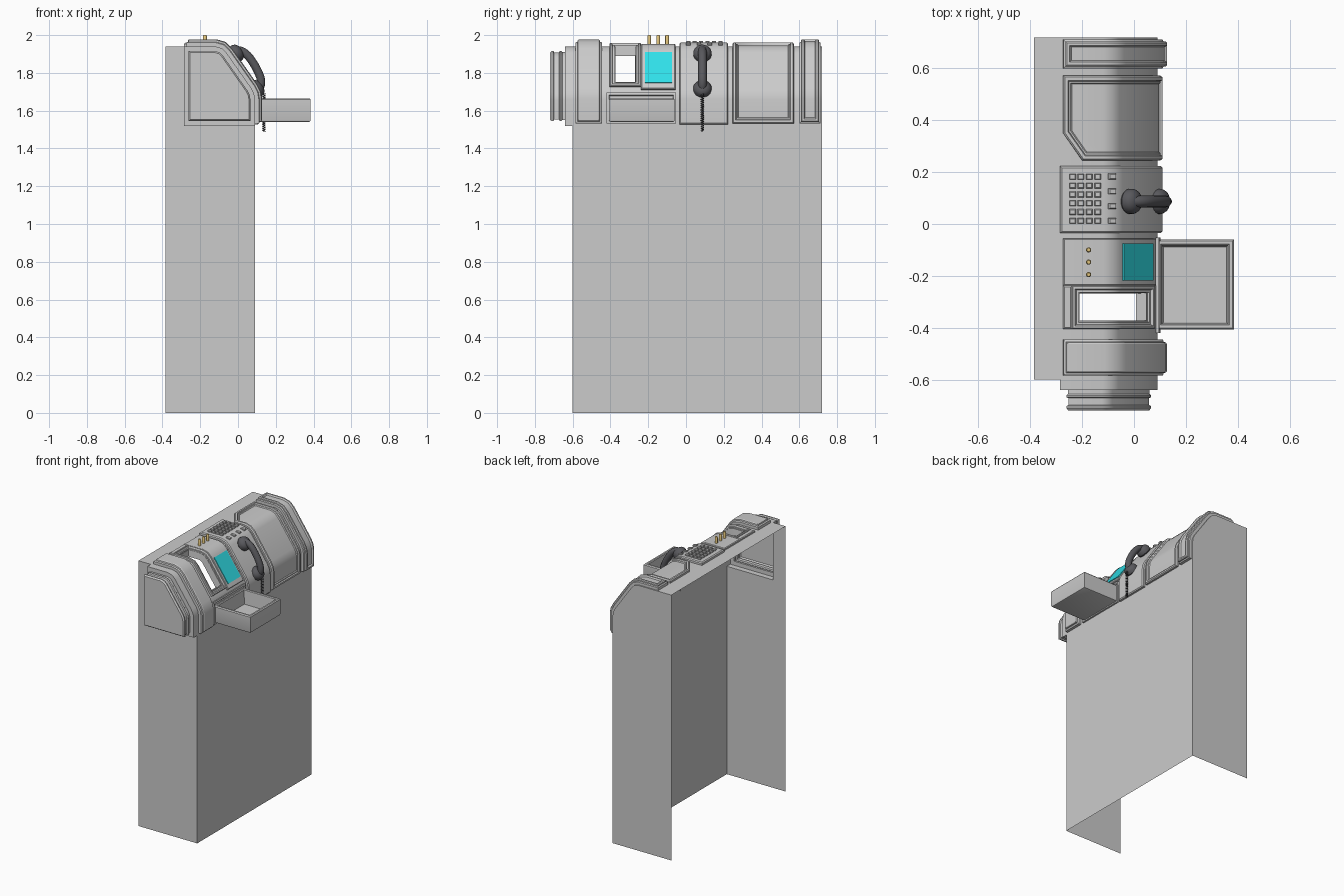
import bpy, bmesh, math
from mathutils import Vector as V

if "Cube" in bpy.data.objects:
    bpy.data.objects.remove(bpy.data.objects["Cube"])

# Console cross-section (x, z): flat top, rounded shoulder, slope, vertical front
PROF = [V(p) for p in [(-.285, 1.94), (-.12, 1.94), (-.085, 1.93), (-.06, 1.905),
                       (.07, 1.72), (.085, 1.69), (.09, 1.66), (.09, 1.52)]]
DIRS = [(b - a).normalized() for a, b in zip(PROF, PROF[1:])]
NORM = [V((-d.y, d.x)) for d in DIRS]
MITER = [NORM[0]] + [(a + b) / (1 + a.dot(b)) for a, b in zip(NORM, NORM[1:])] + [NORM[-1]]
STAT = [0.0]
for a, b in zip(PROF, PROF[1:]):
    STAT.append(STAT[-1] + (b - a).length)
END = STAT[-1]


def wrap(p):
    """Map flat (distance along cross-section, y, height) onto the console."""
    i = max(k for k in range(len(PROF) - 1) if k == 0 or STAT[k] <= p.x)
    t = (p.x - STAT[i]) / (STAT[i + 1] - STAT[i])
    q = PROF[i].lerp(PROF[i + 1], t) + MITER[i].lerp(MITER[i + 1], t) * p.z
    return V((q.x, p.y, q.y))


def material(name, col):
    m = bpy.data.materials.new(name)
    m.diffuse_color = (*col, 1)
    m.use_nodes = True
    m.node_tree.nodes["Principled BSDF"].inputs["Base Color"].default_value = m.diffuse_color
    return m


def finish(bm, name, mat=None):
    me = bpy.data.meshes.new(name)
    bm.to_mesh(me)
    bm.free()
    ob = bpy.data.objects.new(name, me)
    bpy.context.collection.objects.link(ob)
    if mat:
        me.materials.append(mat)
    bpy.ops.object.select_all(action='DESELECT')
    ob.select_set(True)
    bpy.context.view_layer.objects.active = ob
    bpy.ops.object.shade_smooth_by_angle(angle=math.radians(32))
    return ob


def inset(poly, d):
    out = []
    for i, p in enumerate(poly):
        e1 = (p - poly[i - 1]).normalized()
        e2 = (poly[(i + 1) % len(poly)] - p).normalized()
        n1, n2 = V((-e1.y, e1.x)), V((-e2.y, e2.x))
        out.append(p + (n1 + n2) / (1 + n1.dot(n2)) * d)
    return out


def rings(bm, poly, steps, cap=True, bottom=False):
    """Stack inset copies of a counter-clockwise outline: steps are (inset, height)."""
    loops = [[bm.verts.new((*p, h)) for p in inset(poly, d)] for d, h in steps]
    n = len(poly)
    for a, b in zip(loops, loops[1:]):
        for i in range(n):
            j = (i + 1) % n
            bm.faces.new((a[i], a[j], b[j], b[i]))
    if cap:
        bm.faces.new(loops[-1])
    if bottom:
        bm.faces.new(loops[0][::-1])


def rect(x0, x1, y0, y1):
    return [V((x0, y0)), V((x1, y0)), V((x1, y1)), V((x0, y1))]


def wrap_mesh(bm):
    for s in STAT[1:-1]:
        bmesh.ops.bisect_plane(bm, geom=bm.verts[:] + bm.edges[:] + bm.faces[:],
                               plane_co=(s, 0, 0), plane_no=(1, 0, 0), dist=1e-5)
    for v in bm.verts:
        v.co = wrap(v.co)


def panel(name, outlines, steps, mat=None, cap=True):
    bm = bmesh.new()
    for o in outlines:
        rings(bm, o, steps, cap)
    wrap_mesh(bm)
    return finish(bm, name, mat)


dark = material("dark_plastic", (.1, .1, .11))
cyan = material("screen_cyan", (.03, .75, .82))
gold = material("gold", (.75, .55, .2))

# Cabinet: open at the back and bottom
bm = bmesh.new()


def face(*pts):
    bm.faces.new([bm.verts.new(p) for p in pts])


slope = [(p.x, .72, p.y) for p in PROF]
face((.09, -.6, 0), (.09, .72, 0), (.09, .72, 1.52), (.09, -.6, 1.52))
face((.09, .72, 0), (-.385, .72, 0), (-.385, .72, 1.94), *slope)
face((-.385, -.6, 0), (.09, -.6, 0), (.09, -.6, 1.52), (-.285, -.6, 1.52),
     (-.285, -.6, 1.94), (-.385, -.6, 1.94))
face((-.385, -.6, 1.94), (-.285, -.6, 1.94), (-.285, .72, 1.94), (-.385, .72, 1.94))
face((-.285, -.6, 1.52), (-.285, -.64, 1.52), (-.285, -.64, 1.94), (-.285, -.6, 1.94))
face((-.285, -.6, 1.52), (.09, -.6, 1.52), (.09, -.64, 1.52), (-.285, -.64, 1.52))
finish(bm, "cabinet")

# Console skin with the window opening left out
bm = bmesh.new()
W0, W1 = .075, .425
for r in [(0, END, -.64, -.373), (0, END, -.267, .72), (0, W0, -.373, -.267),
          (W1, END, -.373, -.267)]:
    rings(bm, rect(*r), [(0, 0)])
wrap_mesh(bm)
finish(bm, "console_skin")

# Stepped end panel
bm = bmesh.new()
rings(bm, [V((-.285, 1.52))] + [V((.09, 1.52))] + PROF[:0:-1][1:] + [PROF[0]],
      [(0, 0), (.03, 0), (.03, .015), (.024, .022), (.024, .028), (.032, .032),
       (.032, .058), (.024, .062), (.024, .07), (.032, .08)])
for v in bm.verts:
    v.co = V((v.co.x, -.64 - v.co.z, v.co.y))
finish(bm, "end_panel")

# Raised bands across the console
panel("right_band", [rect(.012, .655, .6, .712)],
      [(0, 0), (0, .02), (.008, .024), (.008, .033), (.014, .038), (.024, .038), (.03, .028)])
panel("left_band", [rect(.012, .655, -.585, -.445)],
      [(0, 0), (0, .02), (.006, .024), (.01, .024), (.012, .033), (.018, .037)])
panel("large_panel", [[V(p) for p in [(.085, .245), (.655, .245), (.655, .572),
                                      (.012, .572), (.012, .35)]]],
      [(0, 0), (0, .012), (.006, .02), (.018, .02), (.022, .012), (.028, .012), (.033, .006)])
panel("phone_base", [rect(0, .66, -.035, .223)],
      [(0, 0), (0, .014), (.007, .02)])
panel("control_plate", [rect(.012, .475, -.238, -.055), rect(.012, .045, -.405, -.238)],
      [(0, 0), (0, .01), (.005, .014)])
panel("window_frame", [rect(.045, .458, -.405, -.238)],
      [(0, 0), (0, .014), (.004, .018), (.012, .018), (.017, .008), (.026, .008), (.031, -.05)],
      cap=False)
panel("drawer_front", [rect(.495, .655, -.42, -.053)],
      [(0, 0), (0, .012), (.012, .012), (.016, .004)])
panel("screen", [rect(.246, .441, -.218, -.075)], [(0, .012), (0, .02)], cyan)

# Keypad
keys = [(.047 + .0315 * c, .012 + .034 * r) for c in range(4) for r in range(6)]
keys += [(.192, .012 + .057 * r) for r in range(4)]
panel("keypad", [rect(s - .012, s + .012, y - .011, y + .011) for s, y in keys],
      [(0, .018), (0, .027), (.003, .03)])

# Open tray
bm = bmesh.new()
rings(bm, rect(.085, .385, -.407, -.06),
      [(.01, 1.54), (.003, 1.543), (0, 1.55), (0, 1.658), (.006, 1.665), (.017, 1.665),
       (.022, 1.66), (.028, 1.56)], bottom=True)
finish(bm, "tray")

# Switch pins
for i, y in enumerate((-.1, -.147, -.195)):
    bm = bmesh.new()
    rings(bm, [V((-.175 + .01 * math.cos(a * math.pi / 8), y + .01 * math.sin(a * math.pi / 8)))
               for a in range(16)], [(0, 1.945), (0, 1.995), (.003, 2.0)])
    finish(bm, f"switch_pin_{i}", gold)


def tube(name, pts, radius, kind, res=3):
    cu = bpy.data.curves.new(name, 'CURVE')
    cu.dimensions, cu.bevel_depth, cu.bevel_resolution = '3D', radius, res
    cu.use_fill_caps = True
    sp = cu.splines.new(kind)
    sp.points.add(len(pts) - 1)
    for p, c in zip(sp.points, pts):
        p.co = (*c, 1)
    if kind == 'NURBS':
        sp.order_u, sp.use_endpoint_u, sp.resolution_u = 4, True, 6
    cu.materials.append(dark)
    ob = bpy.data.objects.new(name, cu)
    bpy.context.collection.objects.link(ob)
    bpy.ops.object.select_all(action='DESELECT')
    ob.select_set(True)
    bpy.context.view_layer.objects.active = ob
    bpy.ops.object.convert(target='MESH')
    bpy.ops.object.shade_smooth_by_angle(angle=math.radians(40))


# Handset: two round caps joined by an arched grip
Y = .087
tilt = V((.82, 0, .57)).to_track_quat('Z', 'Y').to_matrix()
for name, c in (("earpiece", V((-.008, Y, 1.905))), ("mouthpiece", V((.1, Y, 1.718)))):
    bm = bmesh.new()
    rings(bm, [V((.048 * math.cos(a * math.pi / 12), .048 * math.sin(a * math.pi / 12)))
               for a in range(24)],
          [(.006, -.022), (0, -.014), (0, .006), (.006, .018), (.018, .028), (.032, .033)],
          bottom=True)
    for v in bm.verts:
        v.co = c + tilt @ v.co
    finish(bm, name, dark)
tube("grip", [(.0, Y, 1.92), (.035, Y, 1.915), (.075, Y, 1.865), (.112, Y, 1.8),
              (.13, Y, 1.745), (.112, Y, 1.715)], .023, 'NURBS')

# Coiled cord
TURNS, N = 18, 10
tube("cord", [(.137 + .007 * math.cos(i * math.tau / N), Y + .007 * math.sin(i * math.tau / N),
               1.69 - .2 * i / (TURNS * N)) for i in range(TURNS * N + 1)], .0028, 'POLY', 1)
